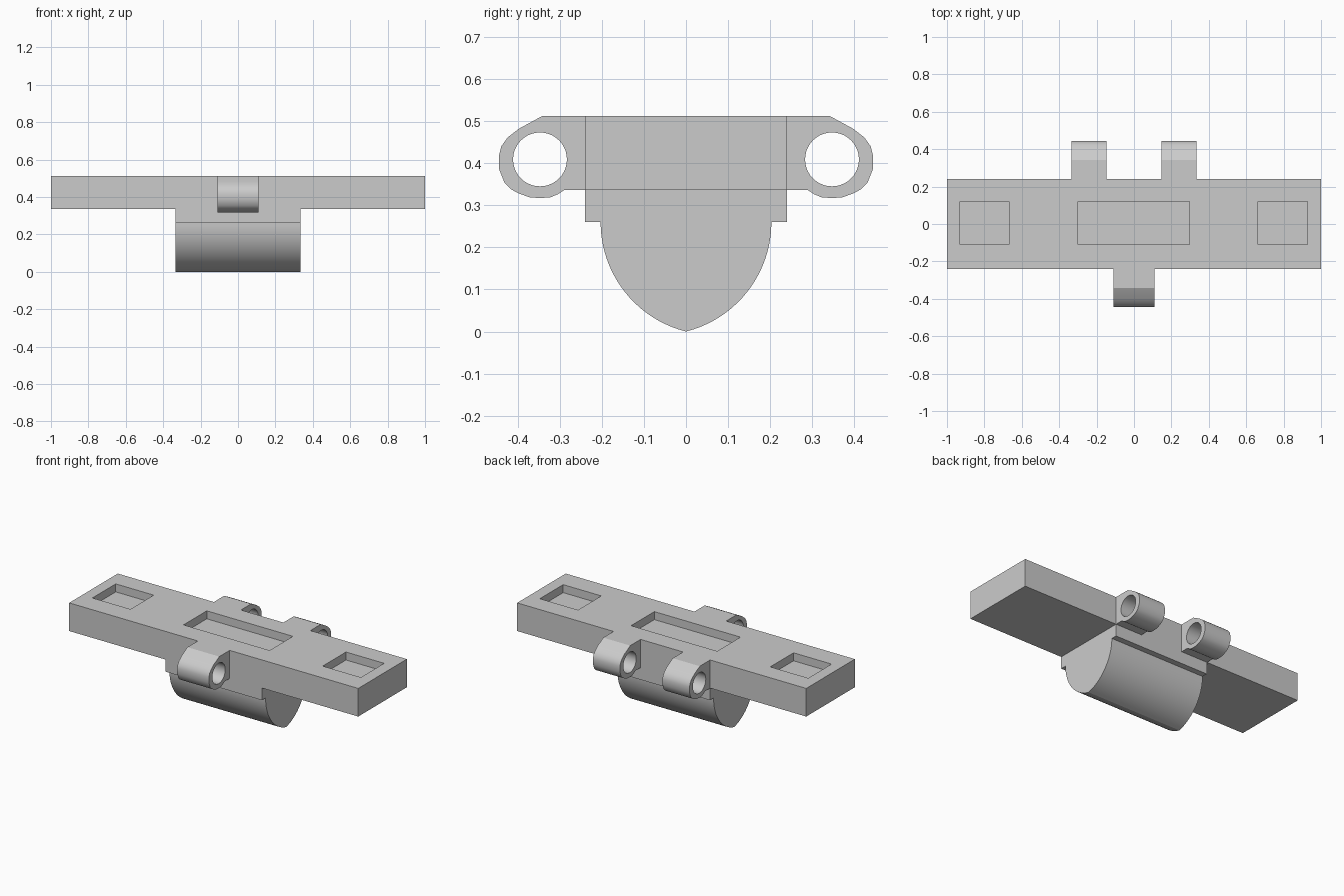
import bpy
import bmesh
import math
from mathutils import Matrix, Vector

cube = bpy.data.objects.get("Cube")
if cube:
    bpy.data.objects.remove(cube, do_unlink=True)

GREY = (0.6, 0.6, 0.6, 1)
mat = bpy.data.materials.new("plain grey")
mat.use_nodes = True
mat.diffuse_color = GREY
mat.node_tree.nodes["Principled BSDF"].inputs["Base Color"].default_value = GREY


def finish(name, bm):
    bmesh.ops.recalc_face_normals(bm, faces=bm.faces)
    mesh = bpy.data.meshes.new(name)
    bm.to_mesh(mesh)
    bm.free()
    mesh.materials.append(mat)
    obj = bpy.data.objects.new(name, mesh)
    bpy.context.collection.objects.link(obj)
    return obj


def box(name, x, y, z):
    bm = bmesh.new()
    size = [b - a for a, b in (x, y, z)]
    mid = [(a + b) / 2 for a, b in (x, y, z)]
    bmesh.ops.create_cube(bm, size=1, matrix=Matrix.Translation(mid) @ Matrix.Diagonal((*size, 1)))
    return finish(name, bm)


def extrude_x(name, profile, x0, x1):
    """Sweep a (y, z) outline from x0 to x1."""
    bm = bmesh.new()
    face = bm.faces.new([bm.verts.new((x0, y, z)) for y, z in profile])
    moved = bmesh.ops.extrude_face_region(bm, geom=[face], use_keep_orig=True)["geom"]
    bmesh.ops.translate(bm, vec=(x1 - x0, 0, 0),
                        verts=[v for v in moved if isinstance(v, bmesh.types.BMVert)])
    return finish(name, bm)


def cut(obj, cutter):
    """Subtract the cutter, apply the result and discard the cutter."""
    mod = obj.modifiers.new("cut", "BOOLEAN")
    mod.operation, mod.solver, mod.object = "DIFFERENCE", "EXACT", cutter
    cutter.hide_render = True
    bpy.context.view_layer.objects.active = obj
    bpy.ops.object.modifier_apply(modifier=mod.name)
    bpy.data.objects.remove(cutter, do_unlink=True)


def smooth(obj, degrees):
    bpy.ops.object.select_all(action="DESELECT")
    obj.select_set(True)
    bpy.context.view_layer.objects.active = obj
    bpy.ops.object.shade_smooth_by_angle(angle=math.radians(degrees))


DEPTH, BOTTOM, TOP = 0.24, 0.336, 0.512
HALF_WIDTH, STEP = 0.333, 0.26

# Long plate with three shallow pockets in its top
plate = box("plate", (-1, 1), (-DEPTH, DEPTH), (BOTTOM, TOP))
for x in ((-0.93, -0.667), (-0.3, 0.296), (0.663, 0.927)):
    cut(plate, box("pocket_cutter", x, (-0.11, 0.12), (TOP - 0.05, TOP + 0.1)))

# Shoulder block under the middle
box("shoulder_block", (-HALF_WIDTH, HALF_WIDTH), (-DEPTH, DEPTH), (STEP, BOTTOM))

# Keel: two mirrored arcs meeting in a point on the ground
RADIUS, OFFSET, STEPS = 0.268, 0.065, 20
end = math.acos(OFFSET / RADIUS)
arc = [(RADIUS * math.cos(end * i / STEPS) - OFFSET, STEP - RADIUS * math.sin(end * i / STEPS))
       for i in range(STEPS)]
keel = extrude_x("keel", arc + [(0, 0)] + [(-y, z) for y, z in reversed(arc)],
                 -HALF_WIDTH, HALF_WIDTH)
smooth(keel, 20)

# Hinge lugs: rounded outline with a pin hole, one in front and two behind
LUG = [(DEPTH, TOP), (0.342, TOP), (0.397, 0.482), (0.424, 0.461), (0.439, 0.44),
       (0.444, 0.42), (0.444, 0.385), (0.431, 0.353), (0.416, 0.338), (0.397, 0.328),
       (0.372, 0.319), (0.347, 0.317), (0.322, 0.319), (0.305, 0.326), (0.29, BOTTOM),
       (DEPTH, BOTTOM)]
HOLE_Y, HOLE_Z, HOLE_R = 0.347, 0.409, 0.064


def lug(name, side, x0, x1):
    obj = extrude_x(name, [(side * y, z) for y, z in LUG], x0, x1)
    angles = [math.tau * i / 40 for i in range(40)]
    pin = [(side * HOLE_Y + HOLE_R * math.cos(a), HOLE_Z + HOLE_R * math.sin(a)) for a in angles]
    cut(obj, extrude_x("pin_cutter", pin, x0 - 0.1, x1 + 0.1))
    smooth(obj, 27)


lug("front_lug", -1, -0.11, 0.11)
lug("back_right_lug", 1, -0.335, -0.148)
lug("back_left_lug", 1, 0.146, 0.333)
